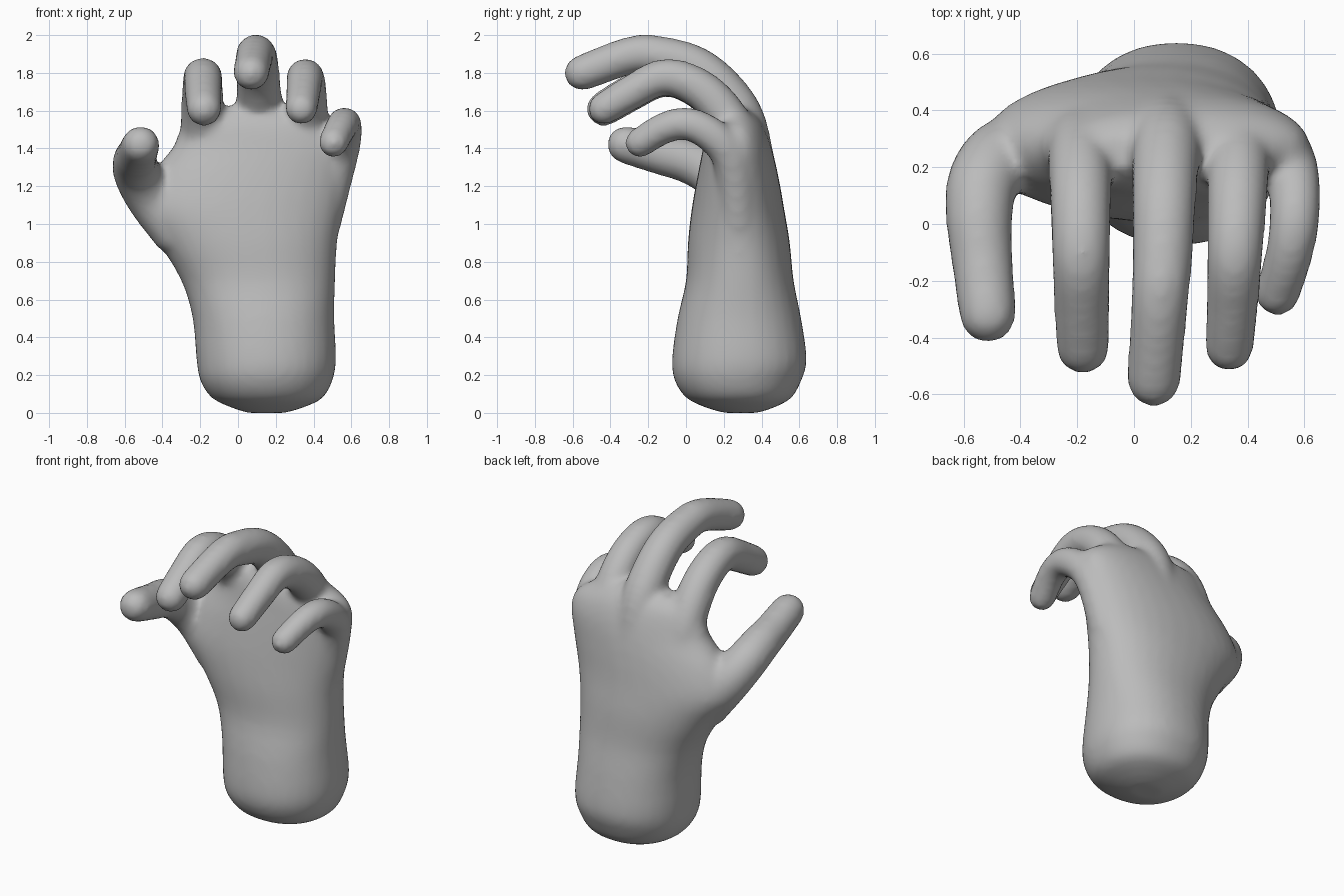
import bpy, bmesh, math
from mathutils import Vector

old = bpy.data.objects.get("Cube")
if old:
    bpy.data.objects.remove(old, do_unlink=True)

skin = bpy.data.materials.new("clay_grey")
skin.use_nodes = True
grey = (0.5, 0.5, 0.5, 1)
skin.diffuse_color = grey
skin.node_tree.nodes["Principled BSDF"].inputs["Base Color"].default_value = grey

SIDES = 32
bm = bmesh.new()


def skin_rings(rings):
    """Bridge a list of point rings into a closed shell."""
    loops = [[bm.verts.new(p) for p in ring] for ring in rings]
    for a, b in zip(loops, loops[1:]):
        for i in range(SIDES):
            j = (i + 1) % SIDES
            bm.faces.new((a[i], a[j], b[j], b[i]))
    bm.faces.new(loops[0][::-1])
    bm.faces.new(loops[-1])


def spline(keys, steps):
    """Catmull-Rom through tuples of any length."""
    keys = [Vector(k) for k in keys]
    pts = [keys[0]] + keys + [keys[-1]]
    out = []
    for a, b, c, d in zip(pts, pts[1:], pts[2:], pts[3:]):
        for s in range(steps):
            t = s / steps
            out.append(0.5 * (2 * b + (c - a) * t + (2 * a - 5 * b + 4 * c - d) * t * t
                              + (3 * b - a - 3 * c + d) * t ** 3))
    return out + [keys[-1]]


def section(z, x0, x1, y0, y1):
    """Slightly squared oval cross-section between the given limits."""
    ring = []
    for i in range(SIDES):
        a = math.tau * i / SIDES
        c, s = math.cos(a), math.sin(a)
        px = math.copysign(abs(c) ** 0.92, c)
        py = math.copysign(abs(s) ** 0.92, s)
        ring.append(((x0 + x1) / 2 + px * (x1 - x0) / 2,
                     (y0 + y1) / 2 + py * (y1 - y0) / 2, z))
    return ring


def finger(path, r0, r1):
    """Tapered tube with a round tip along the path."""
    pts = spline(path, 6)
    rings = []
    n = len(pts) - 1
    for i, p in enumerate(pts):
        t = (pts[min(i + 1, n)] - pts[max(i - 1, 0)]).normalized()
        u = (Vector((1, 0, 0)) - t * t.x).normalized()
        v = t.cross(u)
        r = r0 + (r1 - r0) * i / n
        caps = [0] if i < n else [0, 0.4, 0.8, 1.2, 1.5]
        for c in caps:
            rr = r * math.cos(c)
            rings.append([p + t * r * math.sin(c) + u * rr * math.cos(math.tau * k / SIDES)
                          + v * rr * math.sin(math.tau * k / SIDES) for k in range(SIDES)])
    skin_rings(rings)


# Wrist and palm: z, x limits, y limits
palm = [(0.0, 0.05, 0.25, 0.2, 0.38), (0.03, -0.04, 0.35, 0.1, 0.47),
        (0.08, -0.14, 0.45, 0.0, 0.56), (0.17, -0.2, 0.5, -0.06, 0.61),
        (0.28, -0.22, 0.52, -0.075, 0.64), (0.5, -0.24, 0.51, -0.045, 0.61),
        (0.7, -0.3, 0.515, 0.0, 0.57), (0.9, -0.42, 0.525, 0.01, 0.55),
        (1.08, -0.53, 0.555, 0.03, 0.52), (1.25, -0.47, 0.59, 0.06, 0.49),
        (1.4, -0.35, 0.62, 0.09, 0.455), (1.5, -0.31, 0.59, 0.11, 0.42),
        (1.57, -0.27, 0.49, 0.14, 0.38), (1.62, -0.2, 0.4, 0.19, 0.32)]
skin_rings([section(*k) for k in spline(palm, 3)])

# Index and ring fingers share one curl, shifted sideways
curl = [(0, 0.33, 1.2), (0, 0.27, 1.46), (0, 0.16, 1.64), (0, 0.02, 1.745),
        (0, -0.13, 1.775), (0, -0.3, 1.69), (0, -0.435, 1.61)]
for base, tip, end in ((-0.19, -0.18, 0.094), (0.37, 0.335, 0.086)):
    n = len(curl) - 1
    finger([(base + (tip - base) * (i / n) ** 2, y, z) for i, (_, y, z) in enumerate(curl)],
           0.12, end)

# Middle finger
finger([(0.12, 0.36, 1.2), (0.115, 0.305, 1.52), (0.11, 0.21, 1.69), (0.105, 0.06, 1.825),
        (0.1, -0.12, 1.885), (0.09, -0.28, 1.895), (0.07, -0.55, 1.8)], 0.13, 0.095)

# Little finger
finger([(0.44, 0.28, 1.0), (0.505, 0.26, 1.24), (0.545, 0.22, 1.38), (0.565, 0.13, 1.475),
        (0.565, 0.01, 1.53), (0.545, -0.11, 1.51), (0.505, -0.245, 1.43)], 0.105, 0.08)

# Thumb
finger([(-0.3, 0.25, 0.95), (-0.45, 0.24, 1.13), (-0.53, 0.15, 1.26), (-0.545, 0.02, 1.33),
        (-0.535, -0.12, 1.365), (-0.515, -0.32, 1.42)], 0.145, 0.1)

# Fuse everything into one smooth skin
bmesh.ops.recalc_face_normals(bm, faces=bm.faces[:])
mesh = bpy.data.meshes.new("hand")
bm.to_mesh(mesh)
bm.free()
hand = bpy.data.objects.new("hand", mesh)
bpy.context.collection.objects.link(hand)
mesh.materials.append(skin)
mesh.shade_smooth()
fuse = hand.modifiers.new("fuse", 'REMESH')
fuse.mode = 'VOXEL'
fuse.voxel_size = 0.02
fuse.use_smooth_shade = True
relax = hand.modifiers.new("relax", 'SMOOTH')
relax.factor = 0.5
relax.iterations = 12
